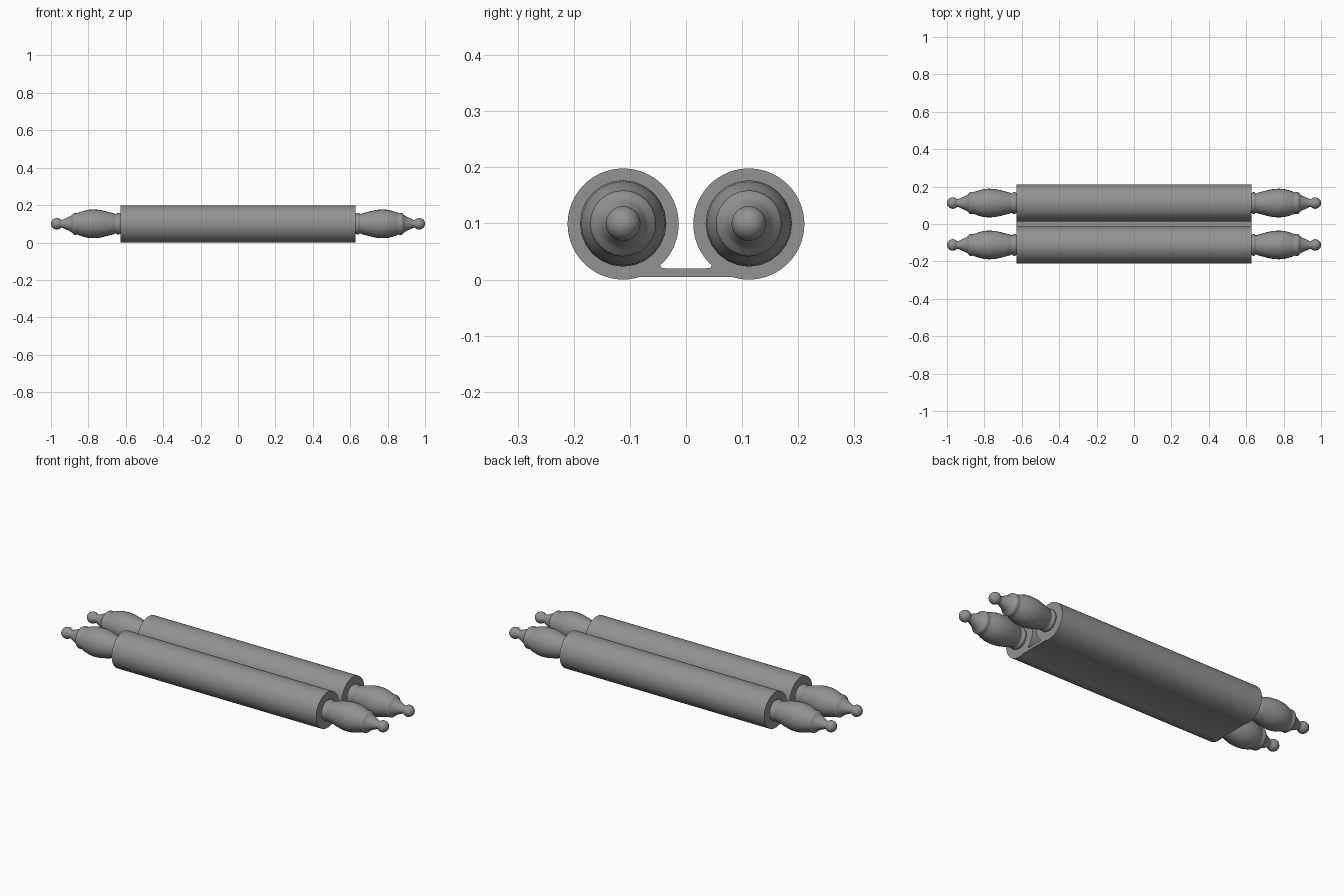
import bpy, bmesh, math
from mathutils import Matrix

if "Cube" in bpy.data.objects:
    bpy.data.objects.remove(bpy.data.objects["Cube"])

CY, CZ, R = 0.112, 0.099, 0.099      # roll axis and radius
HALF = 0.628                         # half length of the rolled sheet

dark = bpy.data.materials.new("dark_grey")
dark.diffuse_color = (0.29, 0.29, 0.29, 1)
dark.use_nodes = True
dark.node_tree.nodes["Principled BSDF"].inputs["Base Color"].default_value = dark.diffuse_color


def finish(bm, name, angle):
    bmesh.ops.recalc_face_normals(bm, faces=bm.faces)
    me = bpy.data.meshes.new(name)
    bm.to_mesh(me)
    bm.free()
    me.materials.append(dark)
    ob = bpy.data.objects.new(name, me)
    bpy.context.collection.objects.link(ob)
    bpy.ops.object.select_all(action='DESELECT')
    ob.select_set(True)
    bpy.context.view_layer.objects.active = ob
    bpy.ops.object.shade_smooth_by_angle(angle=math.radians(angle))
    return ob


# Sheet: two rolls joined by a thin strip, one extruded cross-section
half = [(0.036, 0.02), (0.043, 0.021), (0.046, 0.024), (0.045, 0.027)]
N = 56
for i in range(N + 1):
    a = math.radians(225 - 333 * i / N)
    half.append((CY + R * math.cos(a), CZ + R * math.sin(a)))
outline = half + [(-y, z) for y, z in reversed(half)]
bm = bmesh.new()
face = bm.faces.new([bm.verts.new((-HALF, y, z)) for y, z in outline])
ext = bmesh.ops.extrude_face_region(bm, geom=[face], use_keep_orig=True)
bmesh.ops.translate(bm, vec=(2 * HALF, 0, 0),
                    verts=[v for v in ext['geom'] if isinstance(v, bmesh.types.BMVert)])
finish(bm, "rolled_sheet", 35)

# Turned handle profile: (x, radius)
PROFILE = [(0.60, 0.0), (0.60, 0.054), (0.63, 0.054), (0.636, 0.058), (0.645, 0.058),
           (0.65, 0.052), (0.657, 0.052), (0.664, 0.056), (0.685, 0.061), (0.71, 0.068),
           (0.74, 0.0745), (0.775, 0.077), (0.805, 0.0745), (0.83, 0.068), (0.85, 0.061),
           (0.86, 0.057), (0.866, 0.059), (0.876, 0.059), (0.882, 0.055), (0.887, 0.047),
           (0.90, 0.039), (0.92, 0.030), (0.94, 0.021)]
for i in range(9):                    # ball tip
    a = math.radians(138 - 138 * i / 8)
    PROFILE.append((0.969 + 0.031 * math.cos(a), 0.031 * math.sin(a)))


def handle(name, sx, y):
    bm = bmesh.new()
    vs = [bm.verts.new((x, 0, r)) for x, r in PROFILE]
    es = [bm.edges.new(p) for p in zip(vs, vs[1:])]
    bmesh.ops.spin(bm, geom=vs + es, cent=(0, 0, 0), axis=(1, 0, 0),
                   angle=2 * math.pi, steps=24)
    bmesh.ops.remove_doubles(bm, verts=bm.verts, dist=1e-5)
    bmesh.ops.transform(bm, verts=bm.verts,
                        matrix=Matrix.Translation((0, y, CZ + 0.001)) @ Matrix.Diagonal((sx, 1, 1, 1)))
    finish(bm, name, 60)


for sx, end in ((-1, "left"), (1, "right")):
    for y, side in ((-CY, "front"), (CY, "back")):
        handle(f"handle_{end}_{side}", sx, y)
